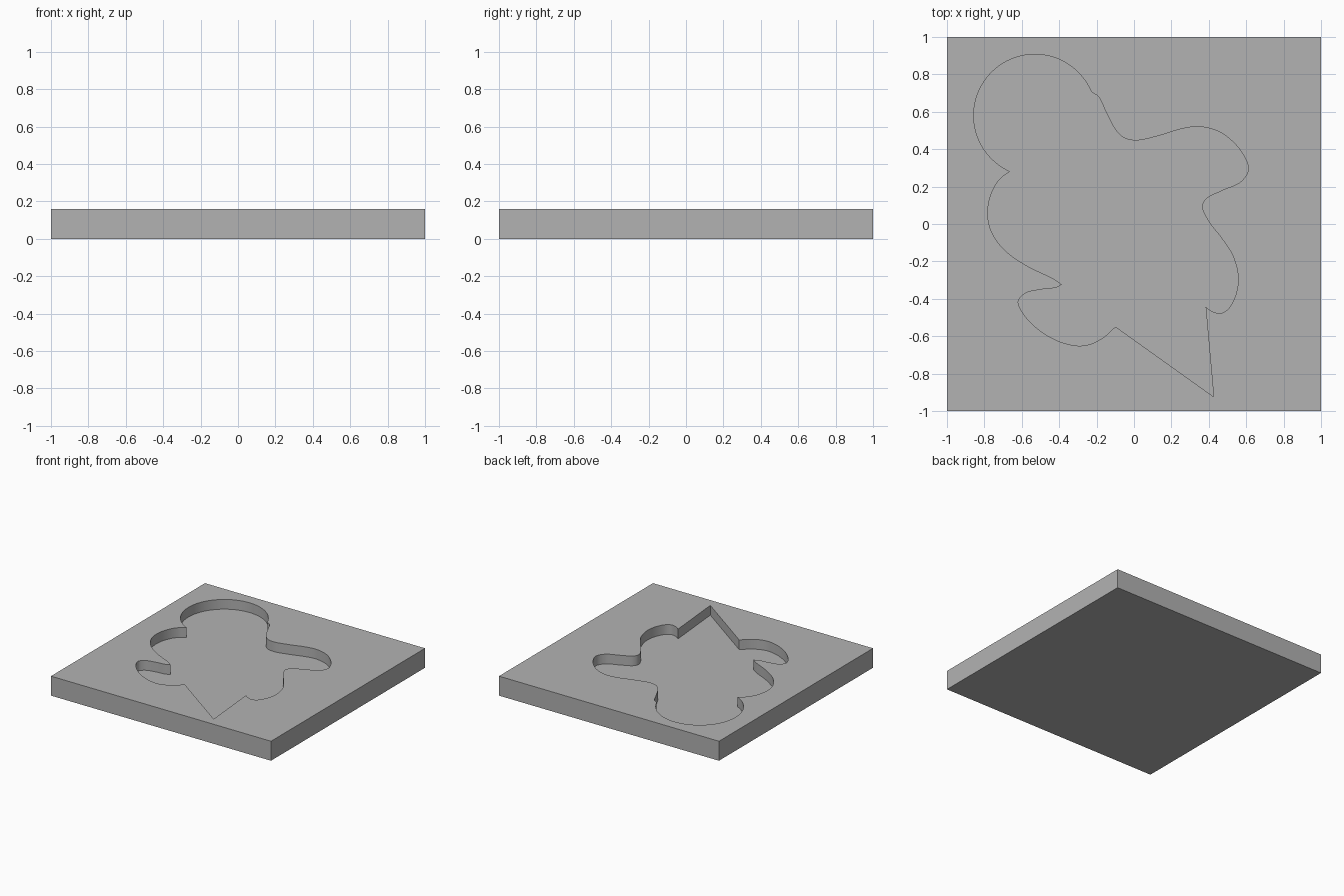
import bpy
import bmesh
from math import cos, sin, radians
from mathutils import Vector

THICKNESS = 0.16
POCKET_FLOOR = 0.08

default_cube = bpy.data.objects.get("Cube")
if default_cube:
    bpy.data.objects.remove(default_cube)


def make_material(name, colour):
    material = bpy.data.materials.new(name)
    material.use_nodes = True
    material.diffuse_color = colour
    material.node_tree.nodes["Principled BSDF"].inputs["Base Color"].default_value = colour
    return material


def make_object(name, bm, material):
    mesh = bpy.data.meshes.new(name)
    bmesh.ops.recalc_face_normals(bm, faces=bm.faces)
    bm.to_mesh(mesh)
    bm.free()
    mesh.materials.append(material)
    obj = bpy.data.objects.new(name, mesh)
    bpy.context.collection.objects.link(obj)
    return obj


def smooth_run(points, steps=8):
    """Catmull-Rom curve through the points, without the last one."""
    pts = [Vector(p) for p in points]
    pts = [2 * pts[0] - pts[1]] + pts + [2 * pts[-1] - pts[-2]]
    result = []
    for a, b, c, d in zip(pts, pts[1:], pts[2:], pts[3:]):
        # Centripetal knots keep the tight bends free of loops
        ta = (b - a).length ** 0.5
        tb = ta + (c - b).length ** 0.5
        tc = tb + (d - c).length ** 0.5
        for i in range(steps):
            t = ta + (tb - ta) * i / steps
            p = a.lerp(b, t / ta)
            q = b.lerp(c, (t - ta) / (tb - ta))
            r = c.lerp(d, (t - tb) / (tc - tb))
            result.append(p.lerp(q, t / tb).lerp(q.lerp(r, (t - ta) / (tc - ta)), (t - ta) / (tb - ta)))
    return result


def arc(centre, radius, start, end, steps=56):
    angles = [radians(start + (end - start) * i / steps) for i in range(steps)]
    return [Vector((centre[0] + radius * cos(a), centre[1] + radius * sin(a))) for a in angles]


# Pocket outline, clockwise from the notch below the round lobe
notch = (-.664, .281)
lobe_end = (-.225, .704)
tail_right = (.383, -.442)
tail_tip = (.426, -.924)
tail_left = (-.099, -.549)
fold = (-.386, -.324)

right_side = [lobe_end, (-.19, .68), (-.15, .60), (-.096, .50), (-.048, .458),
              (.016, .447), (.14, .474), (.257, .509), (.353, .52), (.47, .485),
              (.573, .388), (.611, .292), (.573, .228), (.47, .18), (.386, .137),
              (.364, .094), (.40, .013), (.47, -.078), (.53, -.174), (.557, -.287),
              (.541, -.388), (.50, -.458), (.46, -.477), (.41, -.463), tail_right]
lower_lobe = [tail_left, (-.166, -.608), (-.236, -.643), (-.30, -.651), (-.396, -.629),
              (-.503, -.57), (-.584, -.49), (-.619, -.415), (-.584, -.372),
              (-.503, -.351), (-.418, -.34), fold]
left_lobe = [fold, (-.423, -.297), (-.584, -.217), (-.70, -.131), (-.766, -.03),
             (-.782, .067), (-.76, .169), (-.718, .238), notch]

outline = arc((-.53, .58), .327, 246, 22)
outline += smooth_run(right_side)
outline += [Vector(tail_right), Vector(tail_tip)]
outline += smooth_run(lower_lobe)
outline += smooth_run(left_lobe)

grey = make_material("plain grey", (0.448, 0.448, 0.448, 1))

# Square slab
bm = bmesh.new()
bmesh.ops.create_cube(bm, size=1)
bmesh.ops.scale(bm, vec=(2, 2, THICKNESS), verts=bm.verts)
bmesh.ops.translate(bm, vec=(0, 0, THICKNESS / 2), verts=bm.verts)
slab = make_object("slab", bm, grey)

# Pocket cutter, extruded from the outline
bm = bmesh.new()
base = bm.faces.new([bm.verts.new((p.x, p.y, POCKET_FLOOR)) for p in outline])
extruded = bmesh.ops.extrude_face_region(bm, geom=[base])["geom"]
lifted = [v for v in extruded if isinstance(v, bmesh.types.BMVert)]
bmesh.ops.translate(bm, vec=(0, 0, THICKNESS), verts=lifted)
if base.is_valid is False or len([f for f in bm.faces if len(f.verts) > 4]) < 2:
    bmesh.ops.holes_fill(bm, edges=bm.edges)
cutter = make_object("pocket_cutter", bm, grey)
cutter.hide_render = True
cutter.hide_viewport = True

# Sink the pocket into the slab
cut = slab.modifiers.new("pocket", "BOOLEAN")
cut.operation = "DIFFERENCE"
cut.solver = "EXACT"
cut.object = cutter
bpy.context.view_layer.objects.active = slab
slab.select_set(True)
bpy.ops.object.modifier_apply(modifier=cut.name)
bpy.data.objects.remove(cutter)

bpy.ops.object.shade_smooth_by_angle(angle=radians(30))
